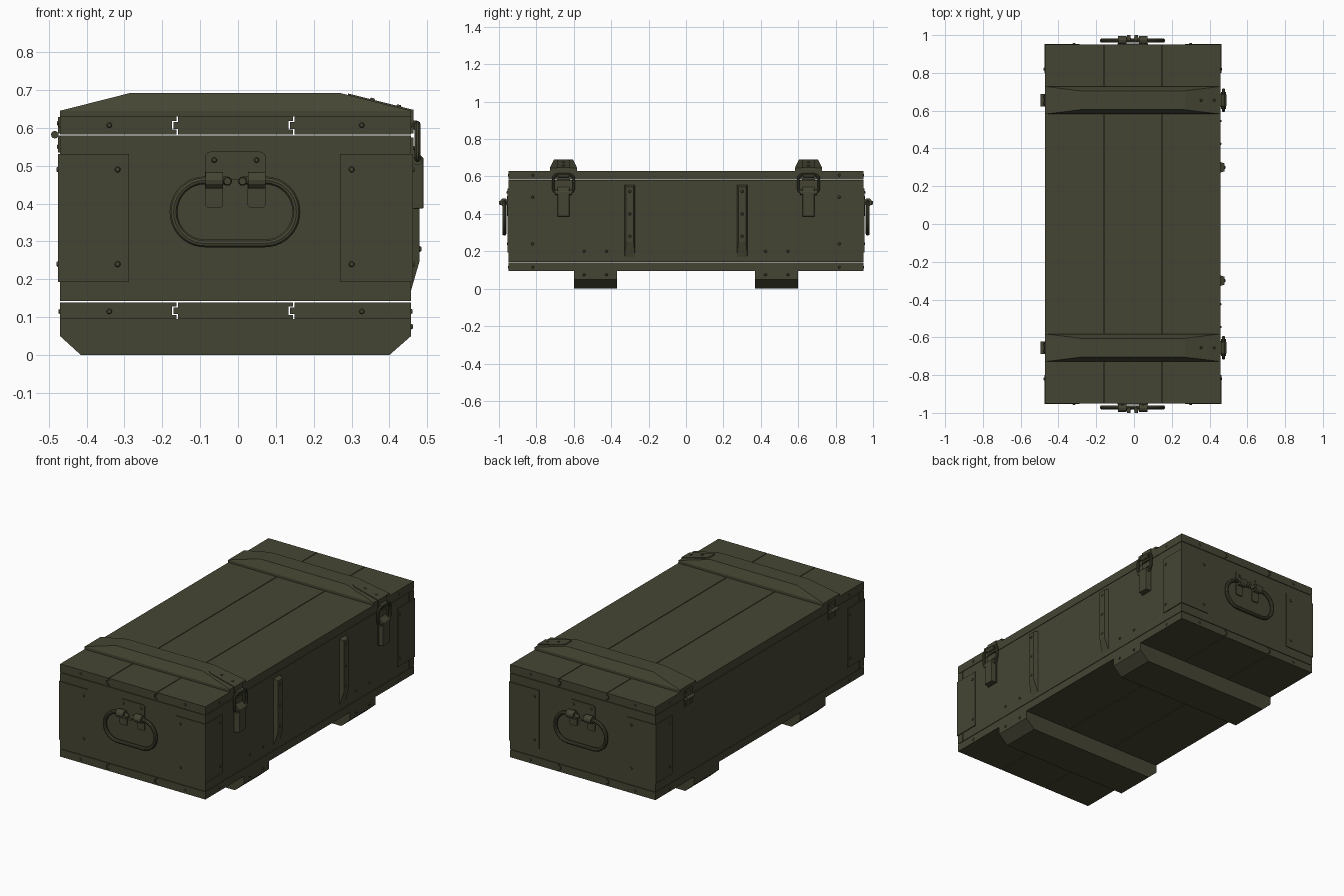
import bpy, bmesh, math
from mathutils import Vector, Matrix

cube = bpy.data.objects.get("Cube")
if cube:
    bpy.data.objects.remove(cube)

olive = bpy.data.materials.new("olive_paint")
olive.use_nodes = True
olive.diffuse_color = (0.06, 0.06, 0.034, 1)
bsdf = olive.node_tree.nodes["Principled BSDF"]
bsdf.inputs["Base Color"].default_value = olive.diffuse_color
bsdf.inputs["Roughness"].default_value = 0.8


def finish(name, bm, bevel=0, smooth=False):
    bmesh.ops.recalc_face_normals(bm, faces=bm.faces)
    mesh = bpy.data.meshes.new(name)
    bm.to_mesh(mesh)
    bm.free()
    mesh.materials.append(olive)
    ob = bpy.data.objects.new(name, mesh)
    bpy.context.collection.objects.link(ob)
    if bevel:
        mod = ob.modifiers.new("edge", "BEVEL")
        mod.width, mod.segments = bevel, 2
    if smooth:
        for p in mesh.polygons:
            p.use_smooth = True
    return ob


def hull(name, pts, bevel=0):
    bm = bmesh.new()
    for p in pts:
        bm.verts.new(p)
    bmesh.ops.convex_hull(bm, input=bm.verts)
    bmesh.ops.dissolve_limit(bm, angle_limit=0.01, verts=bm.verts, edges=bm.edges)
    return finish(name, bm, bevel)


def box(name, x, y, z, bevel=0):
    return hull(name, [(a, b, c) for a in x for b in y for c in z], bevel)


def prism_y(name, profile, y0, y1, bevel=0):
    """Extrude an (x, z) profile along y."""
    bm = bmesh.new()
    face = bm.faces.new([bm.verts.new((x, y0, z)) for x, z in profile])
    ext = bmesh.ops.extrude_face_region(bm, geom=[face])
    verts = [v for v in ext["geom"] if isinstance(v, bmesh.types.BMVert)]
    bmesh.ops.translate(bm, verts=verts, vec=(0, y1 - y0, 0))
    return finish(name, bm, bevel)


def cylinder(name, centre, radius, depth, direction, tip=1.0):
    bm = bmesh.new()
    rot = Vector((0, 0, 1)).rotation_difference(Vector(direction)).to_matrix().to_4x4()
    bmesh.ops.create_cone(bm, cap_ends=True, segments=12, radius1=radius,
                          radius2=radius * tip, depth=depth,
                          matrix=Matrix.Translation(centre) @ rot)
    return finish(name, bm)


def tube(name, pts, radius, closed=False):
    curve = bpy.data.curves.new(name, "CURVE")
    curve.dimensions = "3D"
    curve.bevel_depth, curve.bevel_resolution = radius, 3
    curve.use_fill_caps = True
    spline = curve.splines.new("POLY")
    spline.points.add(len(pts) - 1)
    for p, co in zip(spline.points, pts):
        p.co = (*co, 1)
    spline.use_cyclic_u = closed
    curve.materials.append(olive)
    ob = bpy.data.objects.new(name, curve)
    bpy.context.collection.objects.link(ob)
    bpy.ops.object.select_all(action="DESELECT")
    ob.select_set(True)
    bpy.context.view_layer.objects.active = ob
    bpy.ops.object.convert(target="MESH")
    bpy.ops.object.shade_smooth_by_angle()


def rounded(w, h, r, steps=6):
    """Rounded rectangle outline around the origin, counter-clockwise."""
    out = []
    for i, (sx, sy) in enumerate(((1, 1), (-1, 1), (-1, -1), (1, -1))):
        for k in range(steps + 1):
            a = math.pi / 2 * (i + k / steps)
            out.append((sx * (w - r) + r * math.cos(a), sy * (h - r) + r * math.sin(a)))
    return out


L, R, END = -0.47, 0.457, 0.95
SEAMS = (-0.16, 0.147)


# Lid and floor, three tongued planks each
def planks(name, z0, z1):
    zm, t, g = (z0 + z1) / 2, 0.009, 0.002
    edges = (L,) + SEAMS + (R,)
    for i in range(3):
        a, b = edges[i] + (g if i else 0), edges[i + 1] - (g if i < 2 else 0)
        left = [(a, z1), (a, z0)]
        if i:
            left = [(a, z1), (a, zm + t), (a - 0.012, zm + t),
                    (a - 0.012, zm - t), (a, zm - t), (a, z0)]
        right = [(b, z0), (b, z1)]
        if i < 2:
            right = [(b, z0), (b, zm - t - g), (b - 0.012, zm - t - g),
                     (b - 0.012, zm + t + g), (b, zm + t + g), (b, z1)]
        prism_y(f"{name}_plank_{i + 1}", left + right, -END, END)


planks("lid", 0.583, 0.63)
planks("floor", 0.095, 0.139)

# Side and end walls
for x in ((L, L + 0.04), (R - 0.04, R)):
    box("side_wall", x, (-END + 0.042, END - 0.042), (0.142, 0.58))
for s in (1, -1):
    box("end_wall", (L, R), (s * END, s * (END - 0.04)), (0.142, 0.58))

for s in (1, -1):
    yb = s * 0.655

    # Lid batten with sloped ends and sides
    hull("lid_batten",
         [(x, yb + d, z) for x in (L, R) for d in (-0.073, 0.073) for z in (0.63, 0.645)]
         + [(x, yb + d, 0.692) for x in (-0.285, 0.27) for d in (-0.05, 0.05)])

    # Skid with chamfered ends
    ys = s * 0.485
    prism_y("skid", [(L, 0.095), (L, 0.05), (-0.415, 0), (0.4, 0), (R, 0.05), (R, 0.095)],
            ys - 0.115, ys + 0.115)
    for d in (-0.06, 0.06):
        for z in (0.075, 0.2):
            cylinder("skid_screw", (R + 0.002, ys + d, z), 0.008, 0.006, (1, 0, 0), 0.6)

    # Corner plates wrapping the ends
    ye = s * (END + 0.004)
    for xo, xi, xw in ((L - 0.005, -0.288, L), (R + 0.005, 0.27, R)):
        box("corner_plate_end", (xo, xi), (s * END, ye), (0.193, 0.531))
        box("corner_plate_side", (xo, xw), (ye, s * 0.8), (0.193, 0.531))
        out = 1 if xw > 0 else -1
        for z in (0.24, 0.49):
            cylinder("plate_screw", (xo + out * 0.001, s * 0.82, z), 0.009, 0.006, (out, 0, 0), 0.6)
            cylinder("plate_screw", (xi + out * 0.03, ye + s * 0.001, z), 0.009, 0.006, (0, s, 0), 0.6)
        for z in (0.115, 0.607):
            cylinder("corner_screw", (xw + out * 0.001, s * 0.82, z), 0.008, 0.006, (out, 0, 0), 0.6)
            cylinder("corner_screw", (xw - out * 0.13, s * (END + 0.001), z), 0.008, 0.004, (0, s, 0), 0.6)

    # Carrying handle: mounting plate, straps and open ring
    hull("handle_plate", [(u - 0.007, s * y, v + 0.5) for u, v in rounded(0.08, 0.037, 0.015)
                          for y in (END, END + 0.005)])
    ring = rounded(0.162, 0.083, 0.082, 10)
    path = [(0.03, 0.083), (-0.03, 0.083)]
    path = [(-0.018, 0.083)] + ring[11:] + ring[:11] + [(0.018, 0.083)]
    tube("handle_ring", [(u - 0.008, s * 0.971, v + 0.378) for u, v in path], 0.011)
    for xc in (-0.063, 0.049):
        hull("handle_strap", [(xc + u, s * y, v + 0.435) for u, v in rounded(0.024, 0.046, 0.01)
                              for y in (END, END + 0.006)])
        cylinder("handle_sleeve", (xc, s * 0.973, 0.462), 0.022, 0.046, (1, 0, 0))
        cylinder("handle_screw", (xc, s * 0.957, 0.515), 0.008, 0.006, (0, s, 0), 0.6)
    for xc in (-0.028, 0.012):
        cylinder("ring_stop", (xc, s * 0.985, 0.459), 0.012, 0.03, (0, s, 0), 0.8)

    # Vertical guard rib on the latch side
    yr = s * 0.3
    hull("guard_rib",
         [(R, yr + d, z) for d in (-0.028, 0.028) for z in (0.17, 0.555)]
         + [(0.48, yr + d, z) for d in (-0.02, 0.02) for z in (0.25, 0.545)])
    for z in (0.28, 0.4, 0.52):
        cylinder("rib_screw", (0.481, yr, z), 0.009, 0.006, (1, 0, 0), 0.6)

    # Latch: base plate, lever, wire loop, hook and strap over the batten
    box("latch_base", (R, R + 0.007), (yb - 0.036, yb + 0.036), (0.385, 0.575))
    hull("latch_lever",
         [(R, yb + d, z) for d in (-0.034, 0.034) for z in (0.385, 0.55)]
         + [(0.49, yb + d, z) for d in (-0.03, 0.03) for z in (0.387, 0.52)], 0.003)
    tube("latch_loop", [(0.474, yb + u, v + 0.562) for u, v in rounded(0.055, 0.048, 0.025)],
         0.008, True)
    cylinder("latch_pivot", (0.474, yb, 0.514), 0.013, 0.09, (0, 1, 0))
    box("latch_hook_plate", (R, R + 0.006), (yb - 0.036, yb + 0.036), (0.585, 0.648))
    cylinder("latch_hook", (0.468, yb, 0.607), 0.013, 0.06, (0, 1, 0))
    slope = (0.645 - 0.692) / (R - 0.27)
    hull("latch_strap", [(x, yb + d, 0.692 + slope * (x - 0.27) + h)
                         for x, w in ((0.29, 0.025), (0.31, 0.036), (R + 0.004, 0.036))
                         for d in (-w, w) for h in (0, 0.004)])
    for x in (0.355, 0.425):
        cylinder("strap_screw", (x, yb, 0.697 + slope * (x - 0.27)), 0.008, 0.006,
                 (0.24, 0, 1), 0.6)

    # Hinge on the far side
    box("hinge_lower_leaf", (L - 0.005, L), (yb - 0.034, yb + 0.034), (0.535, 0.58))
    box("hinge_upper_leaf", (L - 0.005, L), (yb - 0.034, yb + 0.034), (0.585, 0.628))
    cylinder("hinge_barrel", (-0.484, yb, 0.582), 0.01, 0.068, (0, 1, 0))
    for z in (0.55, 0.612):
        for d in (-0.018, 0.018):
            cylinder("hinge_screw", (L - 0.006, yb + d, z), 0.007, 0.005, (-1, 0, 0), 0.6)
